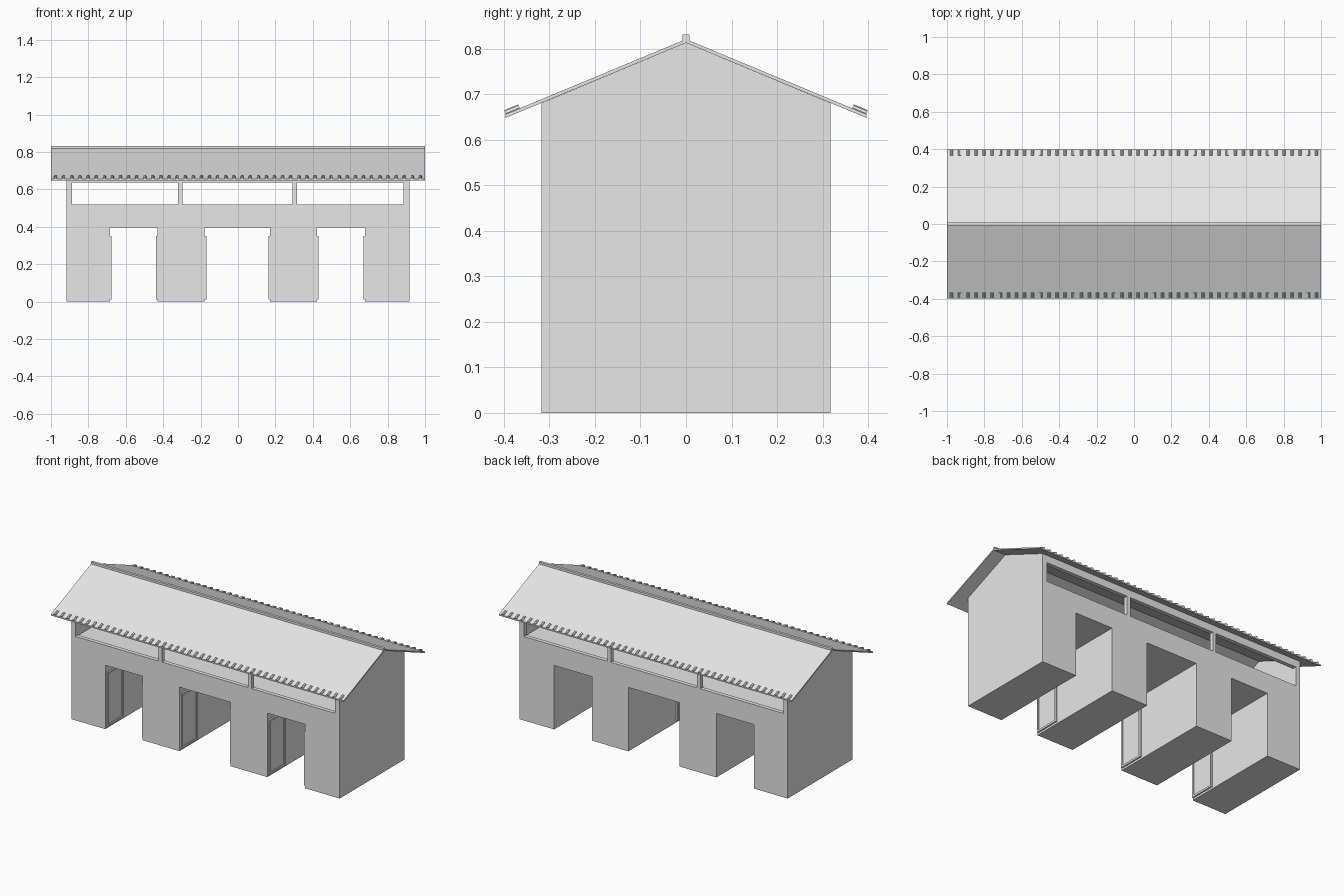
import bpy, bmesh, math
from mathutils import Matrix, Vector

if "Cube" in bpy.data.objects:
    bpy.data.objects.remove(bpy.data.objects["Cube"])

grey = bpy.data.materials.new("light grey")
grey.diffuse_color = (0.8, 0.8, 0.8, 1)
grey.use_nodes = True
grey.node_tree.nodes["Principled BSDF"].inputs["Base Color"].default_value = grey.diffuse_color


def finish(name, bm):
    bmesh.ops.recalc_face_normals(bm, faces=bm.faces)
    me = bpy.data.meshes.new(name)
    bm.to_mesh(me)
    bm.free()
    me.materials.append(grey)
    ob = bpy.data.objects.new(name, me)
    bpy.context.collection.objects.link(ob)
    return ob


def add_prism(bm, yz, x0, x1):
    """Extrude a y-z outline along x."""
    face = bm.faces.new([bm.verts.new((x0, y, z)) for y, z in yz])
    out = bmesh.ops.extrude_face_region(bm, geom=[face])
    verts = [v for v in out["geom"] if isinstance(v, bmesh.types.BMVert)]
    bmesh.ops.translate(bm, verts=verts, vec=(x1 - x0, 0, 0))


def add_box(bm, x, y, z):
    add_prism(bm, [(y[0], z[0]), (y[1], z[0]), (y[1], z[1]), (y[0], z[1])], x[0], x[1])


# Solid house body with gable ends
bm = bmesh.new()
add_prism(bm, [(-0.317, 0), (0.317, 0), (0.317, 0.681), (0, 0.813), (-0.317, 0.681)], -0.917, 0.917)
body = finish("house_body", bm)

# Cutters: three passages, hollow attic, long window openings on both sides
PASSAGES = [(-0.685, -0.43), (-0.178, 0.172), (0.422, 0.679)]
WINDOWS = [(-0.888, -0.32), (-0.297, 0.292), (0.315, 0.885)]
cuts = [(p, (-0.5, 0.5), (-0.1, 0.395)) for p in PASSAGES]
cuts.append(((-0.892, 0.892), (-0.292, 0.292), (0.512, 1.0)))
cuts += [(w, (-0.5, 0.5), (0.518, 0.636)) for w in WINDOWS]
bpy.context.view_layer.objects.active = body
for x, y, z in cuts:
    bm = bmesh.new()
    add_box(bm, x, y, z)
    cutter = finish("cutter", bm)
    cutter.hide_render = True
    mod = body.modifiers.new("cut", "BOOLEAN")
    mod.operation = "DIFFERENCE"
    mod.solver = "EXACT"
    mod.object = cutter
    bpy.ops.object.modifier_apply(modifier=mod.name)
    bpy.data.objects.remove(cutter)

# Thin pitched roof
bm = bmesh.new()
add_prism(bm, [(-0.397, 0.648), (0, 0.813), (0.397, 0.648),
               (0.397, 0.656), (0, 0.821), (-0.397, 0.656)], -1, 1)
finish("roof", bm)

# Ridge cap
bm = bmesh.new()
add_box(bm, (-1, 1), (-0.008, 0.008), (0.818, 0.831))
finish("ridge_cap", bm)

# Row of small rounded ribs along each eave
slope = math.atan2(0.165, 0.397)
for side, label in ((-1, "front"), (1, "back")):
    bm = bmesh.new()
    for i in range(46):
        x = -0.975 + i * 1.95 / 45
        pose = (Matrix.Translation((x, side * 0.381, 0.664))
                @ Matrix.Rotation(-side * slope, 4, "X")
                @ Matrix.Rotation(math.pi / 2, 4, "X"))
        bmesh.ops.create_cone(bm, cap_ends=True, segments=8, radius1=0.008,
                              radius2=0.008, depth=0.033, matrix=pose)
    finish(label + "_eave_ribs", bm)

# Framed door leaves folded against the passage walls near the front
Y0, Y1, Z0, Z1, BAR = -0.312, -0.15, 0.012, 0.35, 0.012
bm = bmesh.new()
for left, right in PASSAGES:
    for wall, d in ((left, 1), (right, -1)):
        thick = sorted((wall, wall + d * 0.009))
        thin = sorted((wall, wall + d * 0.004))
        add_box(bm, thin, (Y0 + BAR, Y1 - BAR), (Z0 + BAR, Z1 - BAR))
        for y in ((Y0, Y0 + BAR), (Y1 - BAR, Y1)):
            add_box(bm, thick, y, (Z0, Z1))
        for z in ((Z0, Z0 + BAR), (Z1 - BAR, Z1)):
            add_box(bm, thick, (Y0 + BAR, Y1 - BAR), z)
finish("door_leaves", bm)
